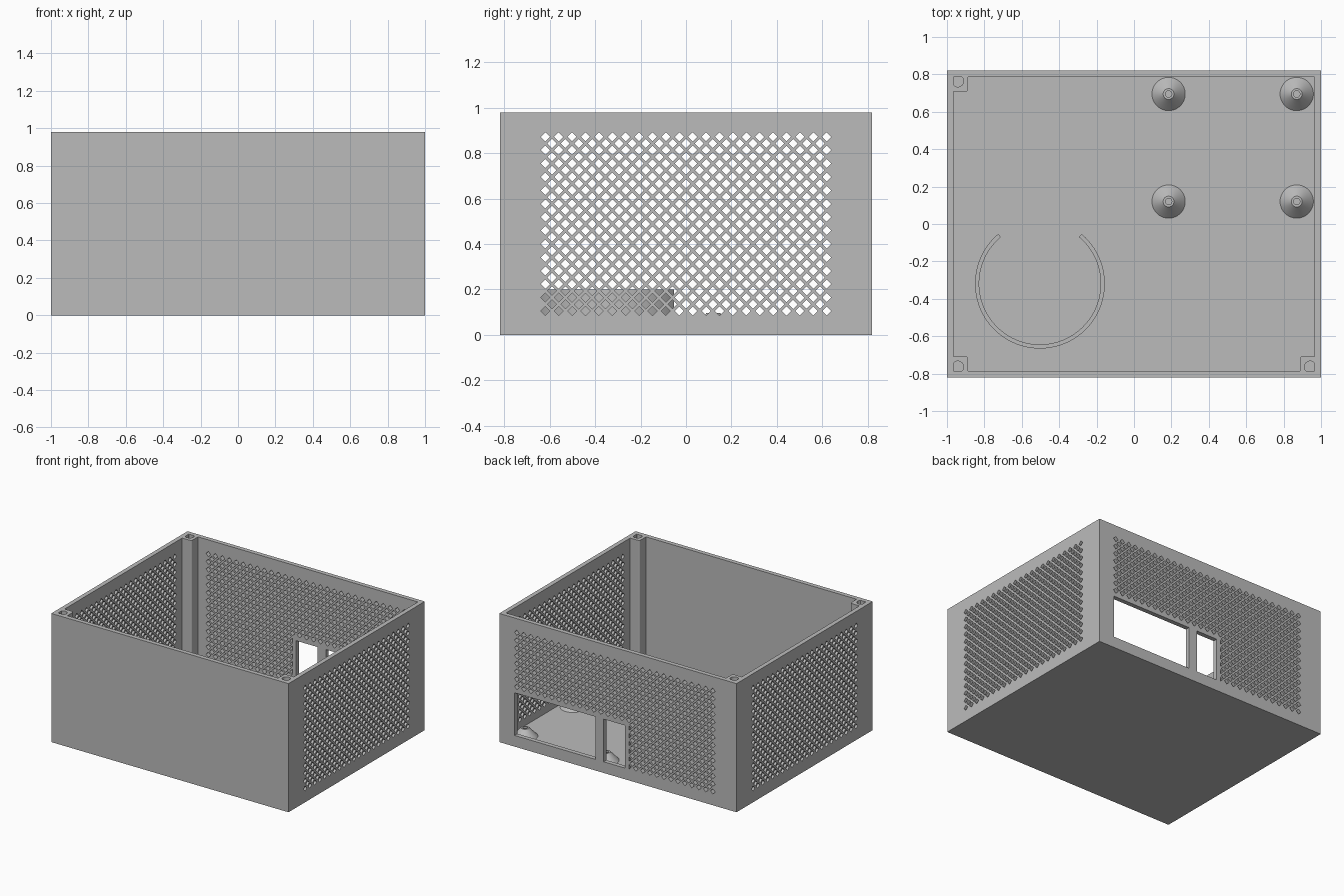
import bpy, bmesh, math
from mathutils import Matrix, Vector

if "Cube" in bpy.data.objects:
    bpy.data.objects.remove(bpy.data.objects["Cube"], do_unlink=True)

W, D, H, T = 1.0, 0.82, 0.98, 0.034   # half width, half depth, height, wall
STEP, R = 0.0295, 0.02                # half pitch and half diagonal of vents
Z0, ROWS = 0.105, 27                  # lowest vent row and number of rows

grey = bpy.data.materials.new("plain_grey")
grey.use_nodes = True
grey.diffuse_color = (0.5, 0.5, 0.5, 1)
grey.node_tree.nodes["Principled BSDF"].inputs["Base Color"].default_value = (0.5, 0.5, 0.5, 1)


def finish(name, bm, smooth=False):
    bmesh.ops.remove_doubles(bm, verts=bm.verts, dist=1e-5)
    bmesh.ops.recalc_face_normals(bm, faces=bm.faces)
    mesh = bpy.data.meshes.new(name)
    bm.to_mesh(mesh)
    bm.free()
    mesh.materials.append(grey)
    obj = bpy.data.objects.new(name, mesh)
    bpy.context.collection.objects.link(obj)
    if smooth:
        bpy.ops.object.select_all(action="DESELECT")
        obj.select_set(True)
        bpy.context.view_layer.objects.active = obj
        bpy.ops.object.shade_smooth_by_angle(angle=math.radians(35))
    return obj


def add_box(bm, lo, hi):
    lo, hi = Vector(lo), Vector(hi)
    m = Matrix.Translation((lo + hi) / 2) @ Matrix.Diagonal((*(hi - lo), 1))
    return bmesh.ops.create_cube(bm, size=1, matrix=m)["verts"]


def box(name, lo, hi):
    bm = bmesh.new()
    add_box(bm, lo, hi)
    return finish(name, bm)


def lathe(name, profile, centre, angle=math.tau, start=0, steps=48):
    """Spin a closed (radius, height) profile around a vertical axis."""
    bm = bmesh.new()
    rot = Matrix.Rotation(start, 3, "Z")
    c = Vector((*centre, 0))
    vs = [bm.verts.new(c + rot @ Vector((r, 0, z))) for r, z in profile]
    full = angle > 6.28
    if full:
        geom = vs + [bm.edges.new((vs[i], vs[i - 1])) for i in range(len(vs))]
    else:
        face = bm.faces.new(vs)
        cap = bm.faces.new([bm.verts.new(v.co) for v in reversed(vs)])
        geom = [cap]
    bmesh.ops.spin(bm, geom=geom, cent=c, axis=(0, 0, 1), angle=angle, steps=steps)
    return finish(name, bm, smooth=True)


def vented_wall(name, lo, hi, first, cols, matrix, blocked=lambda u, z: False):
    """Wall tiled by cells whose corners are chopped where a diamond vent sits."""
    us = [lo] + [first + STEP * i for i in range(-1, cols + 1)] + [hi]
    zs = [0] + [Z0 + STEP * j for j in range(-1, ROWS + 1)] + [H]

    def vent(i, j):
        return (2 <= i < cols + 2 and 2 <= j < ROWS + 2 and (i + j) % 2 == 0
                and not blocked(us[i] - STEP / 2, zs[j] - STEP / 2)
                )

    bm = bmesh.new()
    for i in range(len(us) - 1):
        for j in range(len(zs) - 1):
            if blocked((us[i] + us[i + 1]) / 2, (zs[j] + zs[j + 1]) / 2):
                continue
            corners = [(i, j), (i + 1, j), (i + 1, j + 1), (i, j + 1)]
            pts = []
            for k, (a, b) in enumerate(corners):
                p = Vector((us[a], 0, zs[b]))
                if vent(a, b):
                    for n in (corners[k - 1], corners[(k + 1) % 4]):
                        q = Vector((us[n[0]], 0, zs[n[1]]))
                        pts.append(p + (q - p).normalized() * R)
                else:
                    pts.append(p)
            bm.faces.new([bm.verts.new(p) for p in pts])
    bmesh.ops.remove_doubles(bm, verts=bm.verts, dist=1e-5)
    ext = bmesh.ops.extrude_face_region(bm, geom=bm.faces[:])
    moved = [v for v in ext["geom"] if isinstance(v, bmesh.types.BMVert)]
    bmesh.ops.translate(bm, verts=moved, vec=(0, T, 0))
    bmesh.ops.transform(bm, matrix=matrix, verts=bm.verts)
    return finish(name, bm)


# Floor and solid front wall
box("floor", (-W + T, -D + T, 0), (W - T, D - T, T))
box("front_wall", (-W + T, -D, 0), (W - T, -D + T, H))

# Vented side walls
turn = Matrix.Rotation(math.pi / 2, 4, "Z")
for name, x in (("left_wall", W), ("right_wall", -W + T)):
    vented_wall(name, -D, D, -21 * STEP, 43, Matrix.Translation((x, 0, 0)) @ turn)

# Vented back wall, with a plain block around the two openings
first = -0.80
edge = first + 24 * STEP
top = Z0 + 11 * STEP
vented_wall("back_wall", -W + T, W - T, first, 57, Matrix.Translation((0, D - T, 0)),
            lambda u, z: u > edge and z < top)
bm = bmesh.new()
sill, head = 0.085, 0.41
for x0, x1, z0, z1 in ((edge, W - T, 0, sill), (edge, W - T, head, top),
                       (edge, -0.06, sill, head), (0.12, 0.19, sill, head),
                       (0.87, W - T, sill, head)):
    add_box(bm, (x0, D - T, z0), (x1, D, z1))
finish("opening_frame", bm)

# Corner posts with screw holes
for name, sx, sy in (("post_front_right", -1, -1), ("post_front_left", 1, -1),
                     ("post_back_right", -1, 1)):
    bm = bmesh.new()
    a, b = (sx * (W - T), sy * (D - T)), (sx * 0.888, sy * 0.708)
    add_box(bm, (min(a[0], b[0]), min(a[1], b[1]), T), (max(a[0], b[0]), max(a[1], b[1]), H))
    inner = [e for e in bm.edges
             if all((v.co.xy - Vector(b)).length < 1e-4 for v in e.verts)]
    bmesh.ops.bevel(bm, geom=inner, offset=0.012, segments=4, profile=0.5, affect="EDGES")
    post = finish(name, bm)
    cutter = lathe("screw_hole_cutter", [(0, 0.7), (0.031, 0.7), (0.031, H + 0.05), (0, H + 0.05)],
                   (sx * 0.942, sy * 0.764), steps=24)
    cutter.hide_render = True
    cutter.hide_set(True)
    cutter.display_type = "WIRE"
    cut = post.modifiers.new("screw_hole", "BOOLEAN")
    cut.operation = "DIFFERENCE"
    cut.solver = "EXACT"
    cut.object = cutter

# Conical board standoffs with a blind screw hole
for x, row in ((0.185, "inner"), (0.87, "outer")):
    for y, place in ((0.12, "front"), (0.695, "back")):
        lathe(f"standoff_{place}_{row}",
              [(0.089, T), (0.029, 0.097), (0.017, 0.097), (0.017, T + 0.005), (0, T + 0.005), (0, T)],
              (x, y))

# Open ring holder on the floor
lathe("ring_holder", [(0.325, T), (0.347, T), (0.347, 0.2), (0.325, 0.2)], (-0.503, -0.319),
      angle=math.radians(280), start=math.radians(130), steps=64)
